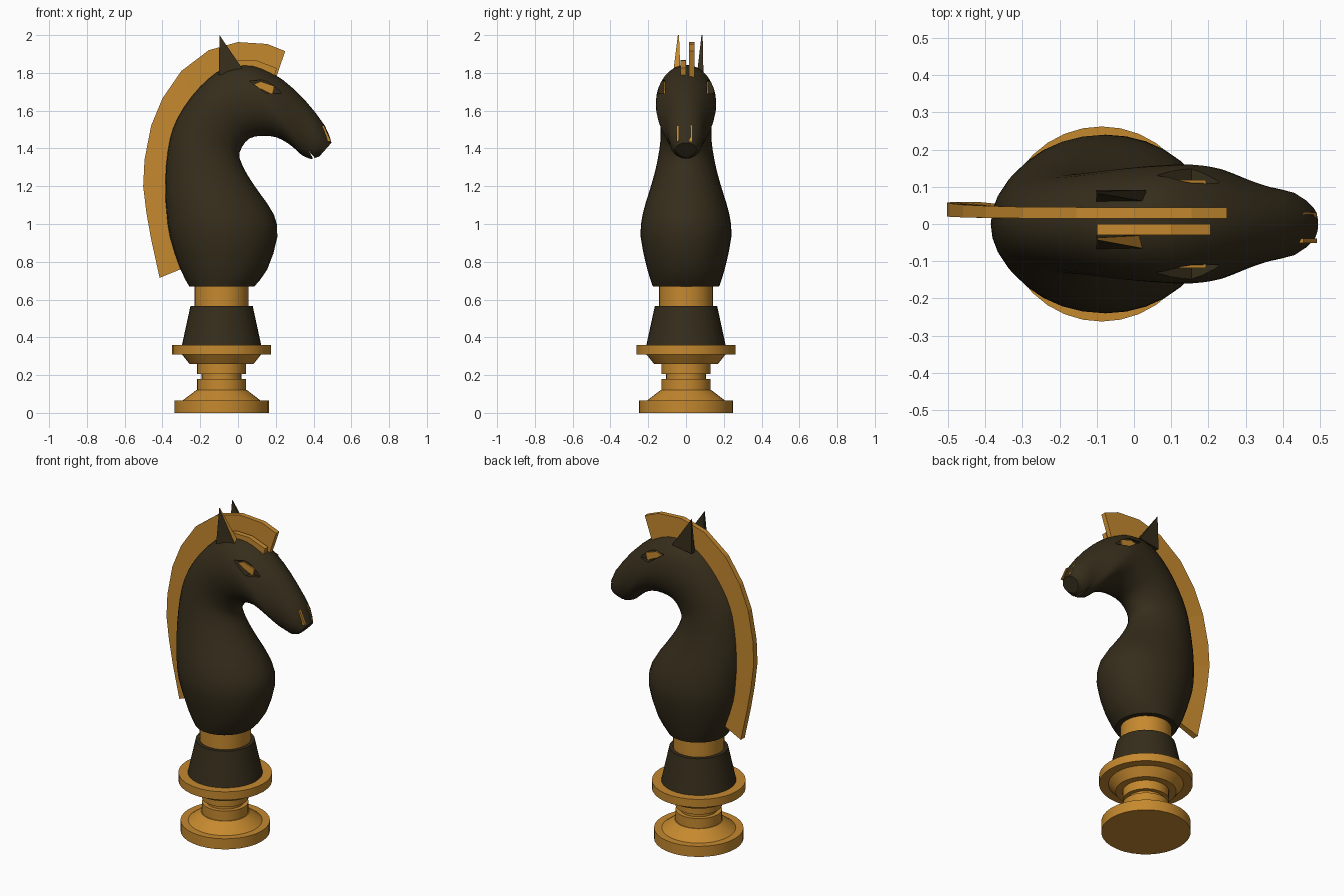
import bpy, bmesh, math
from mathutils import Vector

if "Cube" in bpy.data.objects:
    bpy.data.objects.remove(bpy.data.objects["Cube"])


def material(name, color):
    m = bpy.data.materials.new(name)
    m.diffuse_color = (*color, 1)
    m.use_nodes = True
    m.node_tree.nodes["Principled BSDF"].inputs["Base Color"].default_value = m.diffuse_color
    return m


DARK = material("dark_wood", (0.036, 0.026, 0.011))
GOLD = material("gold", (0.56, 0.25, 0.028))
AXIS_X = -0.087


def make(name, verts, faces, mat, smooth=None):
    me = bpy.data.meshes.new(name)
    me.from_pydata([tuple(v) for v in verts], [], faces)
    bm = bmesh.new()
    bm.from_mesh(me)
    bmesh.ops.recalc_face_normals(bm, faces=bm.faces)
    bm.to_mesh(me)
    bm.free()
    ob = bpy.data.objects.new(name, me)
    bpy.context.collection.objects.link(ob)
    if mat:
        me.materials.append(mat)
    if smooth:
        shade(ob, smooth)
    return ob


def shade(ob, angle):
    bpy.ops.object.select_all(action='DESELECT')
    ob.select_set(True)
    bpy.context.view_layer.objects.active = ob
    bpy.ops.object.shade_smooth_by_angle(angle=math.radians(angle))


def skin(name, rings, mat, smooth=None):
    """Closed tube through equal-length rings, capped at both ends."""
    n = len(rings[0])
    verts = [v for r in rings for v in r]
    faces = [(i*n + j, i*n + (j+1) % n, (i+1)*n + (j+1) % n, (i+1)*n + j)
             for i in range(len(rings) - 1) for j in range(n)]
    faces += [tuple(range(n)), tuple(range(len(verts) - n, len(verts)))]
    return make(name, verts, faces, mat, smooth)


def turned(name, profile, mat, n=32):
    angs = [2*math.pi*j/n for j in range(n)]
    return skin(name, [[(AXIS_X + r*math.cos(a), r*math.sin(a), z) for a in angs]
                       for r, z in profile], mat, 30)


def prism(name, poly, y0, y1, mat):
    return skin(name, [[(x, y, z) for x, z in poly] for y in (y0, y1)], mat)


# Turned base
turned("foot", [(.25, 0), (.25, .065), (.207, .065), (.135, .12), (.13, .12), (.13, .18),
                (.105, .18), (.105, .205), (.13, .205), (.13, .26), (.17, .26), (.21, .31),
                (.262, .31), (.262, .36), (.2, .36)], GOLD)
turned("pedestal_cone", [(.21, .358), (.165, .565)], DARK)
turned("collar", [(.143, .56), (.143, .68)], GOLD)

# Neck and head: back edge x,z / front edge x,z / half width
sections = [
    (-.257, .668, .085, .668, .175), (-.305, .76, .155, .76, .205),
    (-.36, .93, .208, .93, .24), (-.377, 1.05, .19, 1.05, .23),
    (-.385, 1.17, .11, 1.17, .195), (-.38, 1.31, .05, 1.26, .162),
    (-.36, 1.45, .008, 1.35, .14), (-.32, 1.56, .02, 1.405, .134),
    (-.245, 1.675, .06, 1.453, .14), (-.155, 1.77, .125, 1.467, .15),
    (-.07, 1.825, .2, 1.46, .157), (.035, 1.843, .265, 1.427, .16),
    (.125, 1.825, .31, 1.39, .15), (.235, 1.765, .34, 1.363, .125),
    (.355, 1.655, .37, 1.35, .1), (.46, 1.52, .39, 1.345, .085),
    (.495, 1.43, .43, 1.357, .055)]


def midpoints(rows):
    """Insert Catmull-Rom midpoints between rows."""
    rows = [Vector(r) for r in rows]
    out = []
    for i in range(len(rows) - 1):
        a, b = rows[i], rows[i+1]
        p, q = rows[max(i-1, 0)], rows[min(i+2, len(rows)-1)]
        out += [a, (a + b)*.5625 - (p + q)*.0625]
    return out + [rows[-1]]


rings = []
for bx, bz, fx, fz, w in midpoints(sections):
    c, h = Vector(((bx+fx)/2, 0, (bz+fz)/2)), Vector(((fx-bx)/2, 0, (fz-bz)/2))
    rings.append([c + h*math.cos(t) + Vector((0, w*math.sin(t), 0))
                  for t in (2*math.pi*j/32 for j in range(32))])
body = skin("horse_neck_and_head", rings, DARK)


def carve(cutter):
    cutter.hide_render = True
    cutter.hide_set(True)
    mod = body.modifiers.new(cutter.name, 'BOOLEAN')
    mod.operation, mod.object, mod.solver = 'DIFFERENCE', cutter, 'EXACT'


# Eye sockets with gold eyes, and a mouth notch
socket = [(.06, 1.757), (.125, 1.763), (.22, 1.735), (.23, 1.69), (.155, 1.69)]
eye = [(.075, 1.737), (.12, 1.755), (.193, 1.73), (.183, 1.685)]
for side, label in ((-1, "near"), (1, "far")):
    carve(prism(label + "_socket_cutter", socket, side*.11, side*.3, DARK))
    prism(label + "_eye", eye, side*.08, side*.118, GOLD)
carve(prism("mouth_cutter", [(.375, 1.385), (.405, 1.335), (.42, 1.335)], -.2, .2, DARK))

bpy.context.view_layer.objects.active = body
for mod in list(body.modifiers):
    bpy.ops.object.modifier_apply(modifier=mod.name)
shade(body, 30)

# Nostril slits
for y, label in ((-.045, "near"), (.025, "far")):
    prism(label + "_nostril", [(.455, 1.522), (.492, 1.437), (.46, 1.435), (.425, 1.51)],
          y - .006, y + .006, GOLD)

# Mane: crest plate, drifting slightly sideways lower down
outer = [(-.415, .715), (-.46, .92), (-.485, 1.06), (-.502, 1.2), (-.495, 1.34), (-.46, 1.52),
         (-.4, 1.665), (-.3, 1.81), (-.155, 1.92), (0, 1.963), (.155, 1.953), (.25, 1.915)]
inner = [(-.28, .77), (-.34, .93), (-.355, 1.05), (-.365, 1.17), (-.36, 1.31), (-.34, 1.45),
         (-.3, 1.56), (-.225, 1.665), (-.14, 1.75), (.035, 1.82), (.125, 1.8), (.2, 1.77)]
mane = []
for (ox, oz), (ix, iz) in zip(outer, inner):
    low = max(0, min(1, (1.85 - oz)/.7))
    y, w = .03 + .01*low, .015 + .004*low
    mane.append([(ox, y - w, oz), (ox, y + w, oz), (ix, .045, iz), (ix, .015, iz)])
skin("mane", mane, GOLD)

# Forelock strip beside the mane
prism("forelock", [(-.1, 1.78), (-.1, 1.845), (0, 1.868), (.1, 1.865), (.205, 1.825),
                   (.19, 1.77), (.1, 1.8), (0, 1.8)], -.03, 0, GOLD)

# Ears: pointed wedges, the near one with a gold front face
for label, y0, y1, tip in (("near", -.067, -.03, -.04), ("far", .06, .092, .085)):
    verts = [(-.102, y0, 1.79), (-.102, y1, 1.79), (.032, y1, 1.81), (.032, y0, 1.81),
             (-.098, tip - .003, 2), (-.098, tip + .003, 2)]
    ear = make(label + "_ear", verts, [(0, 1, 2, 3), (0, 1, 5, 4), (2, 3, 4, 5),
                                       (1, 2, 5), (0, 3, 4)], DARK)
    if label == "near":
        ear.data.materials.append(GOLD)
        ear.data.polygons[2].material_index = 1
